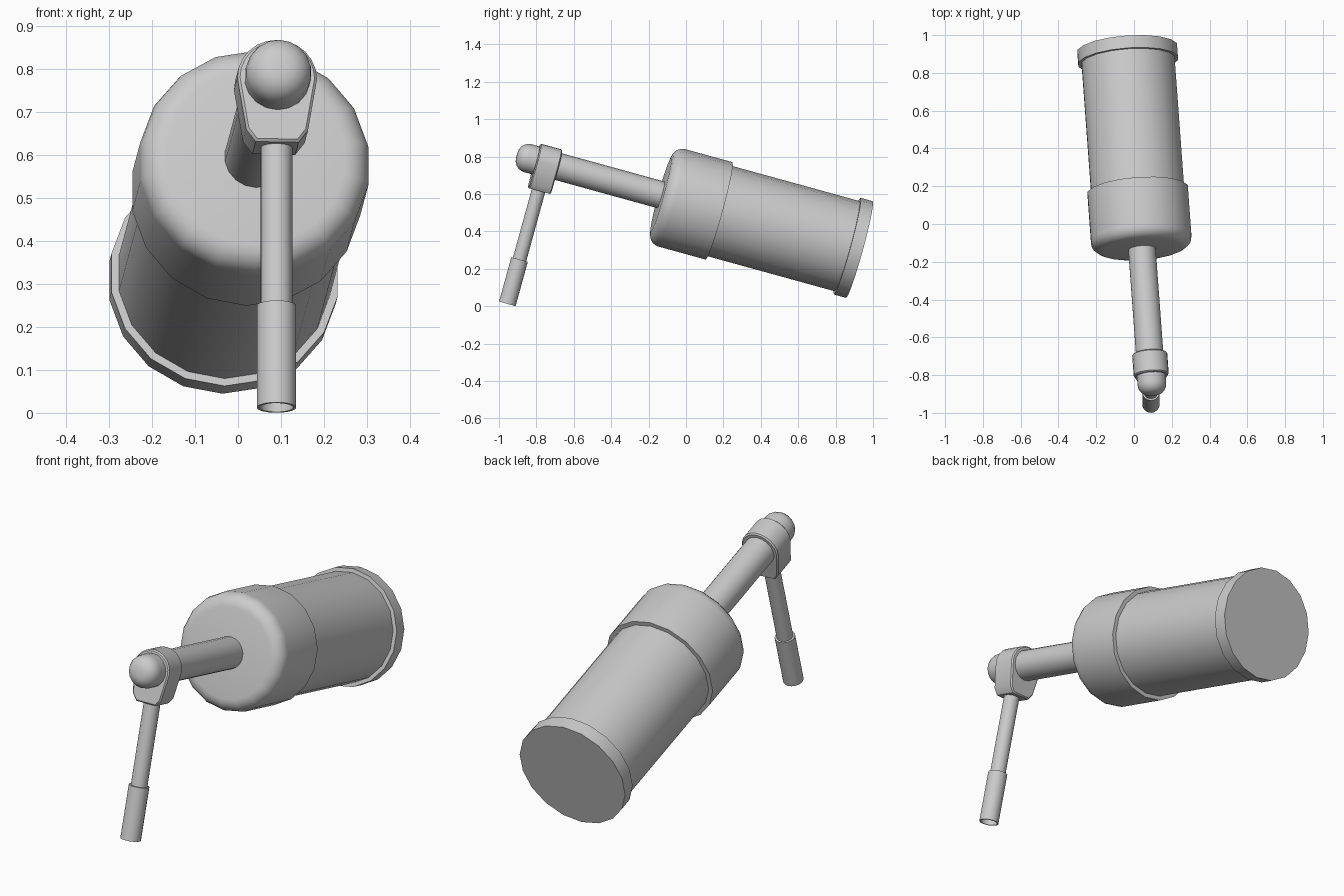
import bpy, bmesh
from math import sin, cos, pi
from mathutils import Matrix, Vector

if "Cube" in bpy.data.objects:
    bpy.data.objects.remove(bpy.data.objects["Cube"])

# Tilted frame: local Z runs forward along the body, local Y is up, origin at rear disc
fwd = Vector((0.0737, -1, 0.2755)).normalized()
side = Vector((0, 0.2655, 0.964)).cross(fwd).normalized()
up = fwd.cross(side)
FRAME = Matrix.Translation((-0.036, 0.927, 0.303)) @ Matrix((side, up, fwd)).transposed().to_4x4()
# Crank frame: local Z runs down the crank arm
CRANK = FRAME @ Matrix.Translation((0.002, 0, 1.742)) @ Matrix.Rotation(pi / 2, 4, 'X')


def finish(name, bm, matrix):
    bmesh.ops.recalc_face_normals(bm, faces=bm.faces)
    mesh = bpy.data.meshes.new(name)
    bm.to_mesh(mesh)
    bm.free()
    ob = bpy.data.objects.new(name, mesh)
    bpy.context.collection.objects.link(ob)
    ob.matrix_world = matrix
    bpy.ops.object.select_all(action='DESELECT')
    ob.select_set(True)
    bpy.context.view_layer.objects.active = ob
    bpy.ops.object.shade_smooth_by_angle()
    return ob


def lathe(name, profile, n=18, matrix=FRAME):
    """Turn (radius, z) points around local Z and cap both ends."""
    bm = bmesh.new()
    rings = [[bm.verts.new((r * cos(2 * pi * i / n - pi / 2), r * sin(2 * pi * i / n - pi / 2), z))
              for i in range(n)] for r, z in profile]
    for a, b in zip(rings, rings[1:]):
        for i in range(n):
            j = (i + 1) % n
            bm.faces.new((a[i], a[j], b[j], b[i]))
    bm.faces.new(rings[0])
    bm.faces.new(rings[-1])
    return finish(name, bm, matrix)


def rounded(r, z, bevel, steps=5):
    """Quarter-round profile ending at front plane z."""
    return [(r - bevel + bevel * cos(k * pi / 2 / steps), z - bevel + bevel * sin(k * pi / 2 / steps))
            for k in range(steps + 1)]


# Main body
lathe("rear_flange", [(0.268, 0), (0.268, 0.068)])
lathe("barrel", [(0.25, 0.03), (0.25, 0.85)])
lathe("front_collar", [(0.27, 0.78)] + rounded(0.27, 1.103, 0.06))
lathe("shaft", [(0.0735, 1.05), (0.0735, 1.72)])
lathe("end_knob", [(0.077, 1.76)] + rounded(0.077, 1.904, 0.06))

# Teardrop bracket holding the crank arm
outline = [(0.093 * cos(a), 0.093 * sin(a)) for a in [pi * (k / 12) for k in range(13)]]
outline += [(-0.072, -0.124), (-0.05, -0.153), (0.05, -0.153), (0.072, -0.124)]
bm = bmesh.new()
face = bm.faces.new([bm.verts.new((x, y, 1.677)) for x, y in outline])
ext = bmesh.ops.extrude_face_region(bm, geom=[face])
bmesh.ops.translate(bm, vec=(0, 0, 0.122),
                    verts=[v for v in ext["geom"] if isinstance(v, bmesh.types.BMVert)])
bracket = finish("crank_bracket", bm, FRAME)
bev = bracket.modifiers.new("edge_bevel", 'BEVEL')
bev.width = 0.006
bev.segments = 1
bev.limit_method = 'ANGLE'
bev.angle_limit = 1.2

# Crank arm and hollow grip
lathe("crank_arm", [(0.037, 0.12), (0.037, 0.56)], matrix=CRANK)
lathe("crank_grip", [(0.039, 0.57), (0.039, 0.78), (0.046, 0.78), (0.046, 0.534)], matrix=CRANK)
